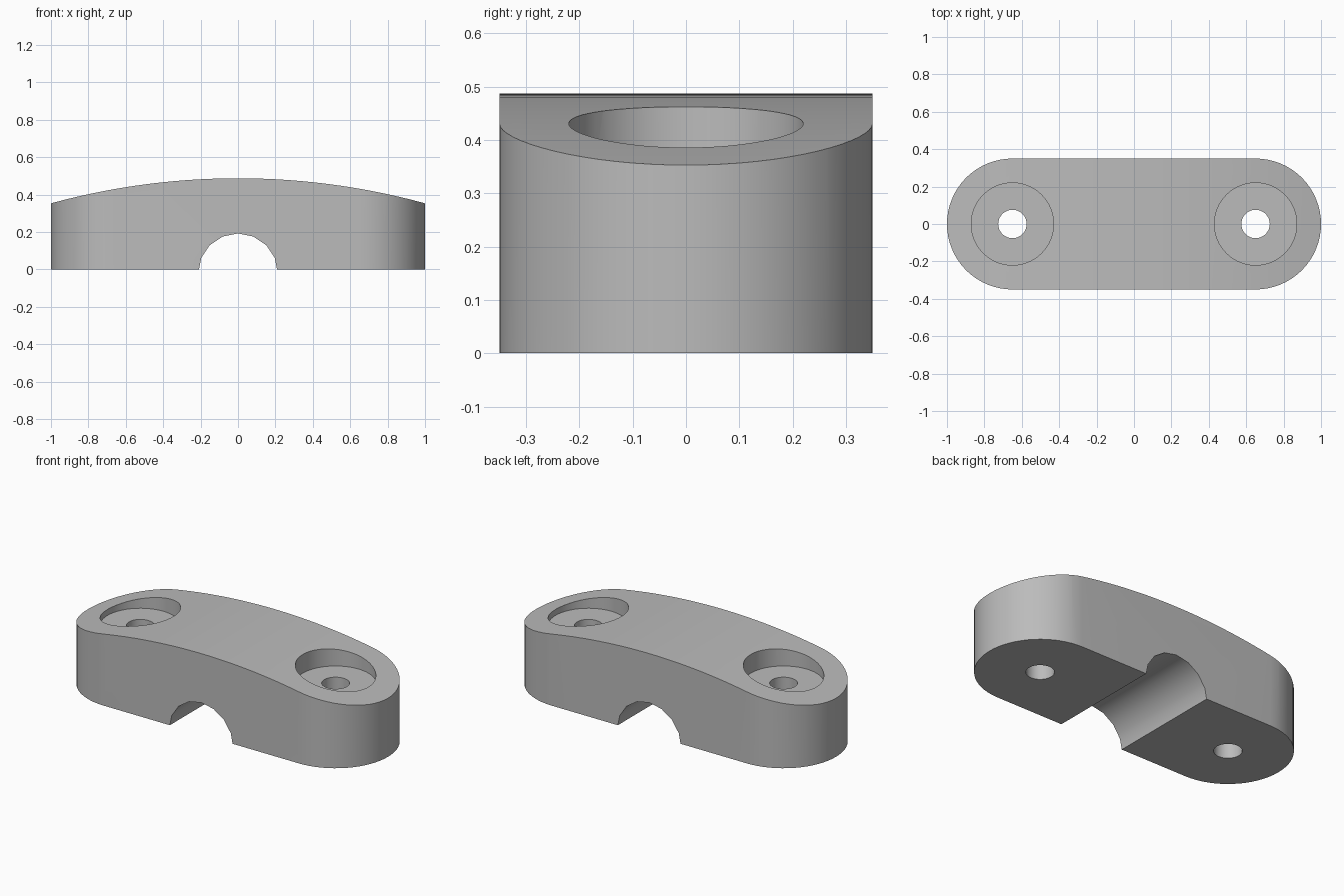
import bpy, bmesh
from math import sin, cos, pi, sqrt, radians
from mathutils import Vector

if "Cube" in bpy.data.objects:
    bpy.data.objects.remove(bpy.data.objects["Cube"], do_unlink=True)

HALF_LEN, HALF_WID = 1.0, 0.35
HOLE_X = HALF_LEN - HALF_WID
CROWN_Z, END_Z = 0.487, 0.353
SEAT_Z = 0.35                       # floor of each screw recess
GROOVE_R, GROOVE_Z = 0.213, -0.021


def prism(name, points, offset):
    """Extrude a closed outline along an offset vector."""
    bm = bmesh.new()
    face = bm.faces.new([bm.verts.new(p) for p in points])
    grown = bmesh.ops.extrude_face_region(bm, geom=[face])["geom"]
    bmesh.ops.translate(bm, vec=Vector(offset),
                        verts=[v for v in grown if isinstance(v, bmesh.types.BMVert)])
    bmesh.ops.recalc_face_normals(bm, faces=bm.faces)
    mesh = bpy.data.meshes.new(name)
    bm.to_mesh(mesh)
    bm.free()
    obj = bpy.data.objects.new(name, mesh)
    bpy.context.collection.objects.link(obj)
    return obj


def arc(cx, cy, radius, start, end, steps):
    return [(cx + radius * cos(start + (end - start) * i / steps),
             cy + radius * sin(start + (end - start) * i / steps))
            for i in range(steps + 1)]


def cylinder(name, x, radius, bottom, top, sides):
    ring = arc(x, 0, radius, 0, 2 * pi, sides)[:-1]
    return prism(name, [(px, py, bottom) for px, py in ring], (0, 0, top - bottom))


def cut(target, cutter, operation):
    cutter.hide_render = True
    mod = target.modifiers.new(cutter.name, 'BOOLEAN')
    mod.operation, mod.solver, mod.object = operation, 'EXACT', cutter
    bpy.context.view_layer.objects.active = target
    bpy.ops.object.modifier_apply(modifier=mod.name)
    bpy.data.objects.remove(cutter, do_unlink=True)


# Rounded-end block
outline = (arc(HOLE_X, 0, HALF_WID, -pi / 2, pi / 2, 32)
           + arc(-HOLE_X, 0, HALF_WID, pi / 2, 3 * pi / 2, 32))
clamp = prism("clamp_body", [(x, y, 0) for x, y in outline], (0, 0, 0.6))

# Crowned top: keep what lies under a shallow arc
rise = CROWN_Z - END_Z
radius = (HALF_LEN ** 2 + rise ** 2) / (2 * rise)
reach = 1.1
crown = [(x, CROWN_Z - radius + sqrt(radius ** 2 - x ** 2))
         for x in (reach * (1 - i / 20) for i in range(41))]
side = [(-reach, -0.1), (reach, -0.1)] + crown
cut(clamp, prism("crown_envelope", [(x, -0.5, z) for x, z in side], (0, 1, 0)), 'INTERSECT')

# Cable groove across the underside
groove = arc(0, GROOVE_Z, GROOVE_R, 0, 2 * pi, 16)[:-1]
cut(clamp, prism("groove_cutter", [(x, -0.5, z) for x, z in groove], (0, 1, 0)), 'DIFFERENCE')

# Screw holes with wide recesses
for x in (-HOLE_X, HOLE_X):
    cut(clamp, cylinder("recess_cutter", x, 0.22, SEAT_Z, 0.8, 64), 'DIFFERENCE')
    cut(clamp, cylinder("screw_hole_cutter", x, 0.076, -0.2, 0.8, 32), 'DIFFERENCE')

# Plain grey finish
grey = bpy.data.materials.new("plain_grey")
grey.use_nodes = True
colour = (0.5, 0.5, 0.5, 1)
grey.diffuse_color = colour
grey.node_tree.nodes["Principled BSDF"].inputs["Base Color"].default_value = colour
clamp.data.materials.clear()
clamp.data.materials.append(grey)
for poly in clamp.data.polygons:
    poly.material_index = 0

bpy.ops.object.select_all(action='DESELECT')
clamp.select_set(True)
bpy.context.view_layer.objects.active = clamp
bpy.ops.object.shade_smooth_by_angle(angle=radians(30))
